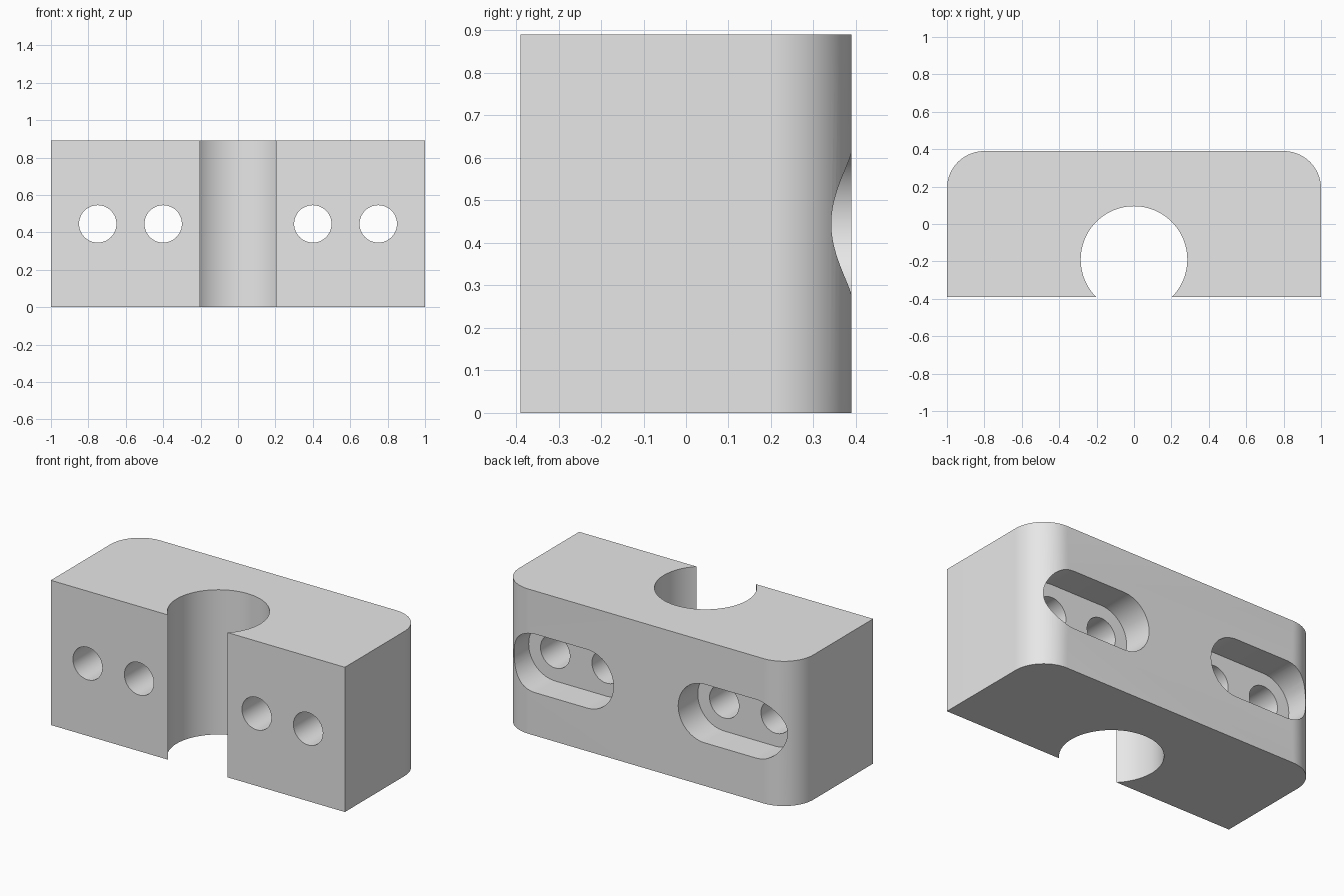
import bpy, bmesh
from math import sin, cos, pi, asin, radians
from mathutils import Matrix

if "Cube" in bpy.data.objects:
    bpy.data.objects.remove(bpy.data.objects["Cube"], do_unlink=True)

HALF_X, HALF_Y, HEIGHT = 1.0, 0.39, 0.89
CORNER = 0.2
BORE_R, BORE_Y = 0.285, -0.19
HOLE_R, HOLE_XS = 0.1, (0.4, 0.75)
SLOT_R, SLOT_FLOOR = 0.18, 0.2

grey = bpy.data.materials.new("light_grey")
grey.use_nodes = True
grey.diffuse_color = (0.8, 0.8, 0.8, 1)
grey.node_tree.nodes["Principled BSDF"].inputs["Base Color"].default_value = (0.8, 0.8, 0.8, 1)


def arc(cx, cy, r, start, end, steps):
    return [(cx + r * cos(start + (end - start) * i / steps),
             cy + r * sin(start + (end - start) * i / steps)) for i in range(steps + 1)]


def prism(name, outline, depth, matrix=Matrix()):
    """Extrude a closed outline along z, then place it."""
    bm = bmesh.new()
    face = bm.faces.new([bm.verts.new((x, y, 0)) for x, y in outline])
    top = bmesh.ops.extrude_face_region(bm, geom=[face])["geom"]
    verts = [v for v in top if isinstance(v, bmesh.types.BMVert)]
    bmesh.ops.translate(bm, verts=verts, vec=(0, 0, depth))
    bmesh.ops.transform(bm, matrix=matrix, verts=bm.verts)
    bmesh.ops.recalc_face_normals(bm, faces=bm.faces)
    mesh = bpy.data.meshes.new(name)
    bm.to_mesh(mesh)
    bm.free()
    mesh.materials.append(grey)
    obj = bpy.data.objects.new(name, mesh)
    bpy.context.collection.objects.link(obj)
    return obj


# Block: open bore at the front, rounded vertical corners at the back
lip = asin((-HALF_Y - BORE_Y) / BORE_R)
outline = [(-HALF_X, -HALF_Y)]
outline += arc(0, BORE_Y, BORE_R, pi - lip, lip, 72)
outline += [(HALF_X, -HALF_Y)]
outline += arc(HALF_X - CORNER, HALF_Y - CORNER, CORNER, 0, pi / 2, 20)
outline += arc(CORNER - HALF_X, HALF_Y - CORNER, CORNER, pi / 2, pi, 20)
block = prism("clamp_block", outline, HEIGHT)


def cut(outline, y_from, y_to):
    """Cut an x-z outline out of the block between two depths."""
    place = Matrix.Translation((0, y_from, HEIGHT / 2)) @ Matrix.Rotation(radians(-90), 4, "X")
    cutter = prism("cutter", outline, y_to - y_from, place)
    cutter.hide_render = True
    mod = block.modifiers.new("cut", "BOOLEAN")
    mod.operation, mod.solver, mod.object = "DIFFERENCE", "EXACT", cutter
    bpy.ops.object.modifier_apply(modifier=mod.name)
    bpy.data.objects.remove(cutter, do_unlink=True)


bpy.ops.object.select_all(action="DESELECT")
block.select_set(True)
bpy.context.view_layer.objects.active = block

for side in (-1, 1):
    # Recessed slot on the back, then the two screw holes through it
    a, b = sorted(side * x for x in HOLE_XS)
    slot = arc(b, 0, SLOT_R, -pi / 2, pi / 2, 32) + arc(a, 0, SLOT_R, pi / 2, 3 * pi / 2, 32)
    cut(slot, SLOT_FLOOR, HALF_Y + 0.1)
    for x in (a, b):
        cut(arc(x, 0, HOLE_R, 0, 2 * pi, 48)[:-1], -HALF_Y - 0.1, SLOT_FLOOR + 0.05)

bpy.ops.object.shade_smooth_by_angle(angle=radians(30))
